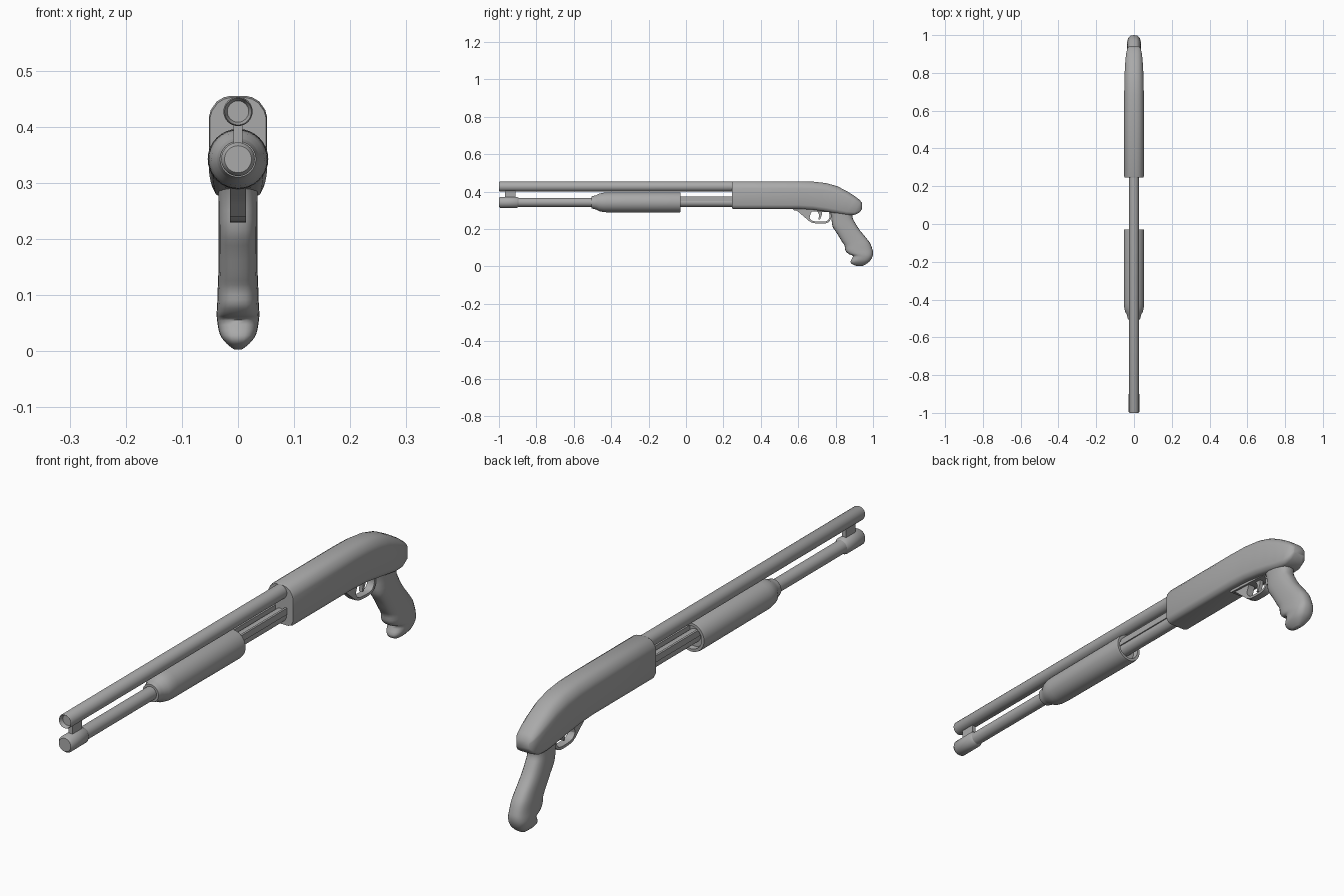
import bpy, bmesh, math
from mathutils import Vector

if "Cube" in bpy.data.objects:
    bpy.data.objects.remove(bpy.data.objects["Cube"])

GREY = (0.4, 0.4, 0.4, 1)
metal = bpy.data.materials.new("plain_grey")
metal.diffuse_color = GREY
metal.use_nodes = True
metal.node_tree.nodes["Principled BSDF"].inputs["Base Color"].default_value = GREY


def finish(name, bm, angle=40):
    bmesh.ops.recalc_face_normals(bm, faces=bm.faces)
    mesh = bpy.data.meshes.new(name)
    bm.to_mesh(mesh)
    bm.free()
    mesh.materials.append(metal)
    obj = bpy.data.objects.new(name, mesh)
    bpy.context.collection.objects.link(obj)
    bpy.ops.object.select_all(action="DESELECT")
    obj.select_set(True)
    bpy.context.view_layer.objects.active = obj
    bpy.ops.object.shade_smooth_by_angle(angle=math.radians(angle))
    return obj


def loft(name, rings, closed=False, angle=40):
    """Skin matching rings of points; cap the ends unless closed."""
    bm = bmesh.new()
    rows = [[bm.verts.new(p) for p in ring] for ring in rings]
    n = len(rows[0])
    pairs = list(zip(rows, rows[1:])) + ([(rows[-1], rows[0])] if closed else [])
    for a, b in pairs:
        for i in range(n):
            j = (i + 1) % n
            bm.faces.new((a[i], a[j], b[j], b[i]))
    if not closed:
        bm.faces.new(rows[0])
        bm.faces.new(rows[-1])
    return finish(name, bm, angle)


def turned(name, z, profile, sides=32):
    """Surface of revolution along y from (y, radius) pairs."""
    turn = [math.tau * i / sides for i in range(sides)]
    return loft(name, [[(r * math.cos(t), y, z + r * math.sin(t)) for t in turn]
                       for y, r in profile])


def box(name, centre, size):
    bm = bmesh.new()
    bmesh.ops.create_cube(bm, size=1)
    bmesh.ops.scale(bm, vec=size, verts=bm.verts)
    bmesh.ops.translate(bm, vec=centre, verts=bm.verts)
    return finish(name, bm)


def plate(name, outline, half):
    """Flat side outline in (y, z) extruded across x."""
    return loft(name, [[(x, y, z) for y, z in outline] for x in (-half, half)])


def smooth_path(points, steps=4):
    """Catmull-Rom interpolation of equal-length tuples."""
    pts = [Vector(p) for p in points]
    pts = [pts[0]] + pts + [pts[-1]]
    out = []
    for a, b, c, d in zip(pts, pts[1:], pts[2:], pts[3:]):
        for k in range(steps):
            t = k / steps
            out.append(0.5 * (2 * b + (c - a) * t + (2 * a - 5 * b + 4 * c - d) * t * t
                              + (3 * b - a - 3 * c + d) * t ** 3))
    return out + [pts[-1]]


# Barrel with a shallow bore, and the tube below it
BARREL_Z, TUBE_Z = 0.427, 0.342
turned("barrel", BARREL_Z, [(-0.985, 0.019), (-0.995, 0.022), (-1, 0.024),
                            (-0.995, 0.026), (0.27, 0.026)])
turned("magazine_tube", TUBE_Z, [(-0.92, 0.024), (0.27, 0.024)])
turned("magazine_cap", TUBE_Z, [(-1, 0.024), (-0.992, 0.03), (-0.905, 0.03), (-0.895, 0.024)])
box("barrel_lug", (0, -0.94, 0.387), (0.016, 0.055, 0.045))

# Sliding fore-end with a stepped nose and recessed rear
turned("fore_end", TUBE_Z, [(-0.505, 0.025), (-0.505, 0.032), (-0.49, 0.036),
                            (-0.48, 0.038), (-0.465, 0.047), (-0.44, 0.052), (-0.42, 0.053),
                            (-0.04, 0.054), (-0.03, 0.052), (-0.03, 0.042),
                            (-0.05, 0.04), (-0.05, 0.025)])
for side, x in (("left", 1), ("right", -1)):
    box(side + "_action_bar", (x * 0.023, 0.1, 0.362), (0.008, 0.32, 0.024))


# Receiver: half cross-section mirrored, scaled by bottom, top and half width
def receiver_ring(y, bottom, top, w):
    h = top - bottom
    half = [(0.62, 0), (0.85, 0.03), (1, 0.14), (1, 0.74), (0.93, 0.83),
            (0.73, 0.93), (0.5, 0.98), (0.25, 1)]
    half = half + [(-x, t) for x, t in reversed(half)]
    return [(x * w, y, bottom + t * h) for x, t in half]


body = [(0.245, 0.31, 0.452, 0.05), (0.252, 0.308, 0.455, 0.052),
        (0.6, 0.308, 0.455, 0.052), (0.68, 0.303, 0.453, 0.052),
        (0.75, 0.293, 0.445, 0.051), (0.81, 0.283, 0.428, 0.049),
        (0.86, 0.275, 0.402, 0.046), (0.9, 0.275, 0.377, 0.042),
        (0.928, 0.288, 0.356, 0.036), (0.942, 0.308, 0.337, 0.026)]
loft("receiver", [receiver_ring(*s) for s in body], angle=50)

# Pistol grip: front y, front z, back y, back z, half width
spine = [(0.76, 0.31, 0.9, 0.31, 0.036), (0.776, 0.27, 0.89, 0.265, 0.035),
         (0.783, 0.215, 0.903, 0.235, 0.035), (0.808, 0.175, 0.928, 0.195, 0.035),
         (0.832, 0.135, 0.965, 0.15, 0.035), (0.848, 0.11, 0.985, 0.122, 0.036),
         (0.853, 0.083, 0.997, 0.09, 0.037), (0.872, 0.065, 1.0, 0.07, 0.038),
         (0.893, 0.055, 0.996, 0.05, 0.037), (0.88, 0.028, 0.985, 0.03, 0.032),
         (0.886, 0.013, 0.965, 0.013, 0.02), (0.91, 0.003, 0.945, 0.003, 0.007)]
grip = []
for fy, fz, by, bz, w in smooth_path(spine, 3):
    ring = []
    for i in range(24):
        t = math.tau * i / 24
        c, s = math.cos(t), math.sin(t)
        u = 0.5 + 0.5 * math.copysign(abs(c) ** 0.8, c)
        x = w * math.copysign(abs(s) ** 0.7, s)
        ring.append((x, fy + u * (by - fy), fz + u * (bz - fz)))
    grip.append(ring)
loft("pistol_grip", grip, angle=60)

# Trigger guard: flat strap swept round a rounded loop
loop = smooth_path([(0.66, 0.295), (0.655, 0.265), (0.672, 0.24), (0.715, 0.234),
                    (0.755, 0.238), (0.772, 0.262), (0.768, 0.295)])
strap = []
for i, p in enumerate(loop):
    d = (loop[min(i + 1, len(loop) - 1)] - loop[max(i - 1, 0)]).normalized()
    n = Vector((-d.y, d.x)) * 0.005
    a, b = p + n, p - n
    strap.append([(0.014, *a), (-0.014, *a), (-0.014, *b), (0.014, *b)])
loft("trigger_guard", strap)
plate("guard_front_web", [(0.565, 0.312), (0.6, 0.292), (0.635, 0.262), (0.66, 0.24),
                          (0.662, 0.27), (0.672, 0.295), (0.69, 0.312)], 0.014)
plate("trigger_plate", [(0.56, 0.315), (0.58, 0.299), (0.79, 0.289), (0.79, 0.315)], 0.022)
plate("trigger", [(0.7, 0.3), (0.712, 0.275), (0.708, 0.25), (0.716, 0.25),
                  (0.726, 0.275), (0.728, 0.3)], 0.007)
